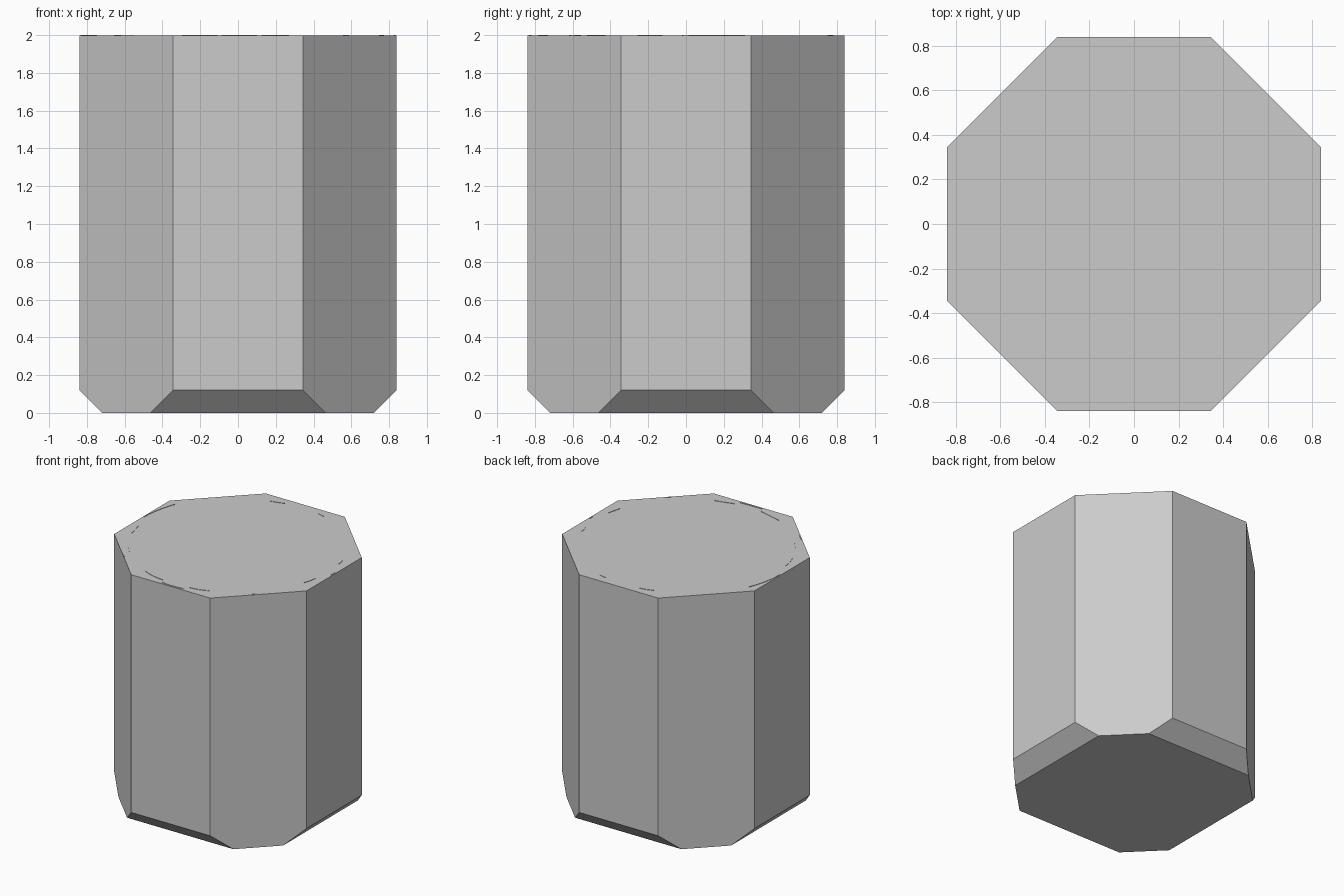
import bpy, bmesh
from math import cos, sin, radians, pi

if "Cube" in bpy.data.objects:
    bpy.data.objects.remove(bpy.data.objects["Cube"])

H, TOP = 0.84, 1.997      # half width, height of the flat top
FLAT, CUT = 0.345, 0.12   # half width of the straight sides, bottom chamfer


def make_object(name, bm):
    bmesh.ops.recalc_face_normals(bm, faces=bm.faces)
    mesh = bpy.data.meshes.new(name)
    bm.to_mesh(mesh)
    bm.free()
    obj = bpy.data.objects.new(name, mesh)
    bpy.context.collection.objects.link(obj)
    return obj


# Octagonal block: extruded plan
bm = bmesh.new()
plan = [(H, -FLAT), (H, FLAT), (FLAT, H), (-FLAT, H),
        (-H, FLAT), (-H, -FLAT), (-FLAT, -H), (FLAT, -H)]
base = bm.faces.new([bm.verts.new((x, y, 0)) for x, y in plan])
ext = bmesh.ops.extrude_face_region(bm, geom=[base])
bmesh.ops.translate(bm, vec=(0, 0, TOP),
                    verts=[v for v in ext["geom"] if isinstance(v, bmesh.types.BMVert)])
bmesh.ops.recalc_face_normals(bm, faces=bm.faces)

# Chamfer the bottom of the four straight sides only
for x, y in ((1, 0), (0, 1), (-1, 0), (0, -1)):
    cut = bmesh.ops.bisect_plane(
        bm, geom=bm.verts[:] + bm.edges[:] + bm.faces[:], dist=1e-5,
        plane_co=(x * H, y * H, CUT), plane_no=(x, y, -1), clear_outer=True)
    edges = [e for e in cut["geom_cut"] if isinstance(e, bmesh.types.BMEdge)]
    bmesh.ops.holes_fill(bm, edges=edges, sides=0)
make_object("octagonal_block", bm)

# Faint broken rim marks on top: radius, start and end angle, width
marks = [(0.79, 100, 108, 0.012), (0.79, 74, 78, 0.008),
         (0.832, 158, 179, 0.006), (0.785, 12, 17, 0.012),
         (0.83, -1.5, 1.5, 0.006), (0.785, -18, -10, 0.006),
         (0.79, 189, 199, 0.012), (0.783, 213, 222, 0.008),
         (0.832, 222, 228, 0.008), (0.79, 248, 262, 0.012),
         (0.825, 264, 277, 0.010), (0.79, 279, 290, 0.012),
         (0.83, 312, 315, 0.006)]
bm = bmesh.new()
STEPS = 6
for r, a0, a1, width in marks:
    inner, outer = [], []
    for i in range(STEPS + 1):
        a = radians(a0 + (a1 - a0) * i / STEPS)
        w = width / 2 * sin(pi * (0.1 + 0.8 * i / STEPS))   # tapered ends
        inner.append(bm.verts.new(((r - w) * cos(a), (r - w) * sin(a), 2.0)))
        outer.append(bm.verts.new(((r + w) * cos(a), (r + w) * sin(a), 2.0)))
    for i in range(STEPS):
        bm.faces.new((inner[i], outer[i], outer[i + 1], inner[i + 1]))
ext = bmesh.ops.extrude_face_region(bm, geom=bm.faces[:], use_keep_orig=True)
bmesh.ops.translate(bm, vec=(0, 0, -0.006),
                    verts=[v for v in ext["geom"] if isinstance(v, bmesh.types.BMVert)])
make_object("top_rim_marks", bm)
